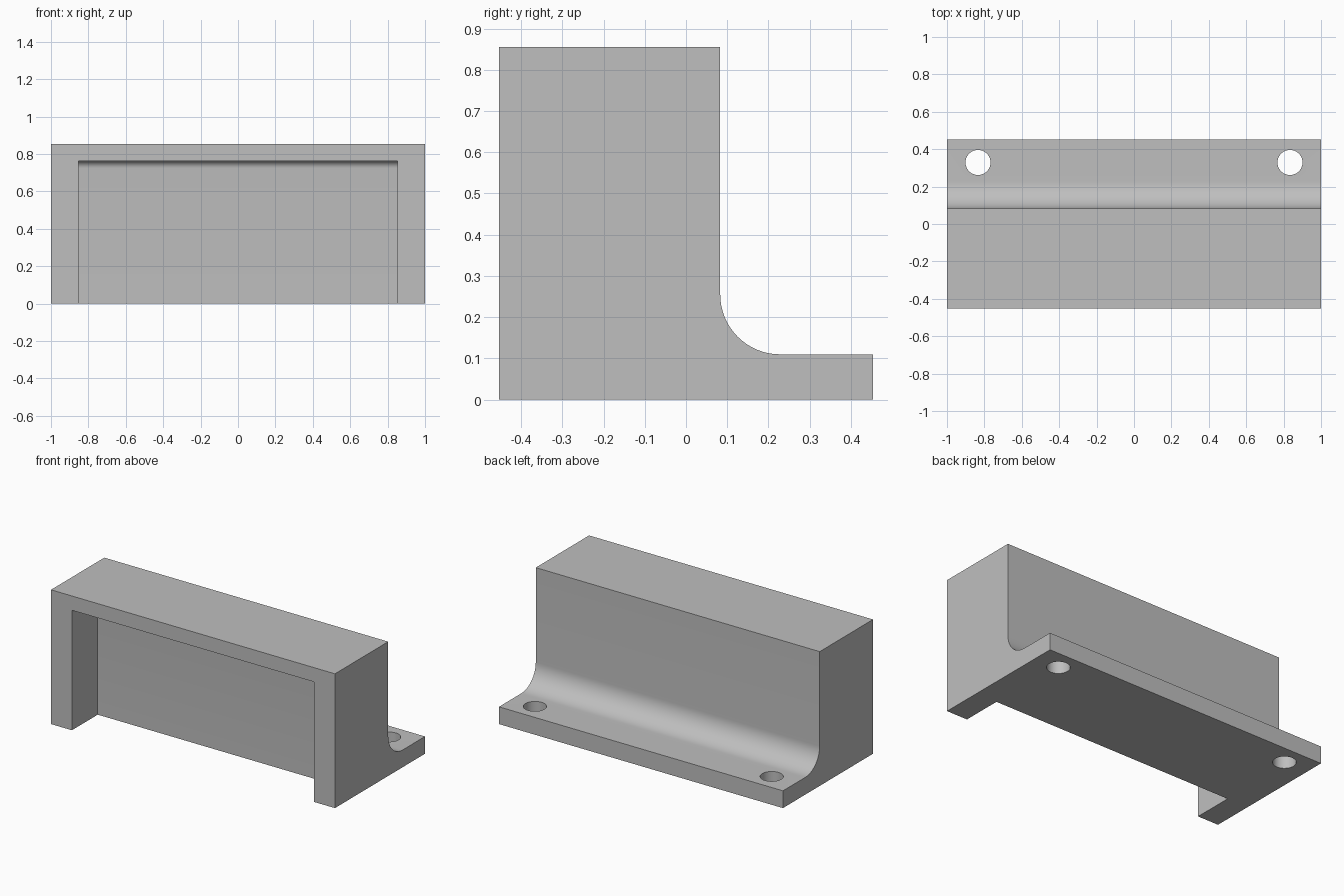
import bpy
import bmesh
from math import sin, cos, pi, radians

if "Cube" in bpy.data.objects:
    bpy.data.objects.remove(bpy.data.objects["Cube"], do_unlink=True)

grey = bpy.data.materials.new("plain grey")
grey.use_nodes = True
colour = (0.52, 0.52, 0.52, 1)
grey.diffuse_color = colour
grey.node_tree.nodes["Principled BSDF"].inputs["Base Color"].default_value = colour

FRONT, WALL_BACK, BACK = -0.453, 0.083, 0.453
HEIGHT, FLANGE = 0.855, 0.11


def arc(y, z, radius, start, end, steps=16):
    """Points (y, z) on an arc, angles in degrees."""
    angles = [radians(start + (end - start) * i / steps) for i in range(steps + 1)]
    return [(y + radius * cos(a), z + radius * sin(a)) for a in angles]


def extrude_profile(name, profile, half_width):
    """Sweep a side profile of (y, z) points along x."""
    bm = bmesh.new()
    face = bm.faces.new([bm.verts.new((-half_width, y, z)) for y, z in profile])
    swept = bmesh.ops.extrude_face_region(bm, geom=[face])["geom"]
    verts = [v for v in swept if isinstance(v, bmesh.types.BMVert)]
    bmesh.ops.translate(bm, verts=verts, vec=(2 * half_width, 0, 0))
    bmesh.ops.recalc_face_normals(bm, faces=bm.faces)
    mesh = bpy.data.meshes.new(name)
    bm.to_mesh(mesh)
    bm.free()
    mesh.materials.append(grey)
    obj = bpy.data.objects.new(name, mesh)
    bpy.context.collection.objects.link(obj)
    return obj


# Bracket body: tall block, filleted into a thin rear flange
r = 0.145
bracket = extrude_profile(
    "bracket_body",
    [(FRONT, 0), (BACK, 0), (BACK, FLANGE)]
    + arc(WALL_BACK + r, FLANGE + r, r, 270, 180)
    + [(WALL_BACK, HEIGHT), (FRONT, HEIGHT)],
    1.0,
)

# Front pocket, open below, rounded where ceiling meets rear wall
pocket_back, ceiling, pr = -0.193, 0.764, 0.04
cutters = [extrude_profile(
    "pocket_cutter",
    [(FRONT - 0.1, -0.1), (pocket_back, -0.1)]
    + arc(pocket_back - pr, ceiling - pr, pr, 0, 90, 8)
    + [(FRONT - 0.1, ceiling)],
    0.853,
)]

# Mounting holes through the flange
for side in (-1, 1):
    bpy.ops.mesh.primitive_cylinder_add(
        vertices=48, radius=0.067, depth=0.4, location=(side * 0.834, 0.329, 0))
    hole = bpy.context.object
    hole.name = "hole_cutter"
    hole.data.materials.append(grey)
    cutters.append(hole)

# Cut the pocket and holes
bpy.ops.object.select_all(action="DESELECT")
bracket.select_set(True)
bpy.context.view_layer.objects.active = bracket
for cutter in cutters:
    cut = bracket.modifiers.new("cut", "BOOLEAN")
    cut.operation = "DIFFERENCE"
    cut.solver = "EXACT"
    cut.object = cutter
    cutter.hide_render = True
    bpy.ops.object.modifier_apply(modifier=cut.name)
    bpy.data.objects.remove(cutter, do_unlink=True)

bpy.ops.object.shade_smooth_by_angle(angle=radians(30))
